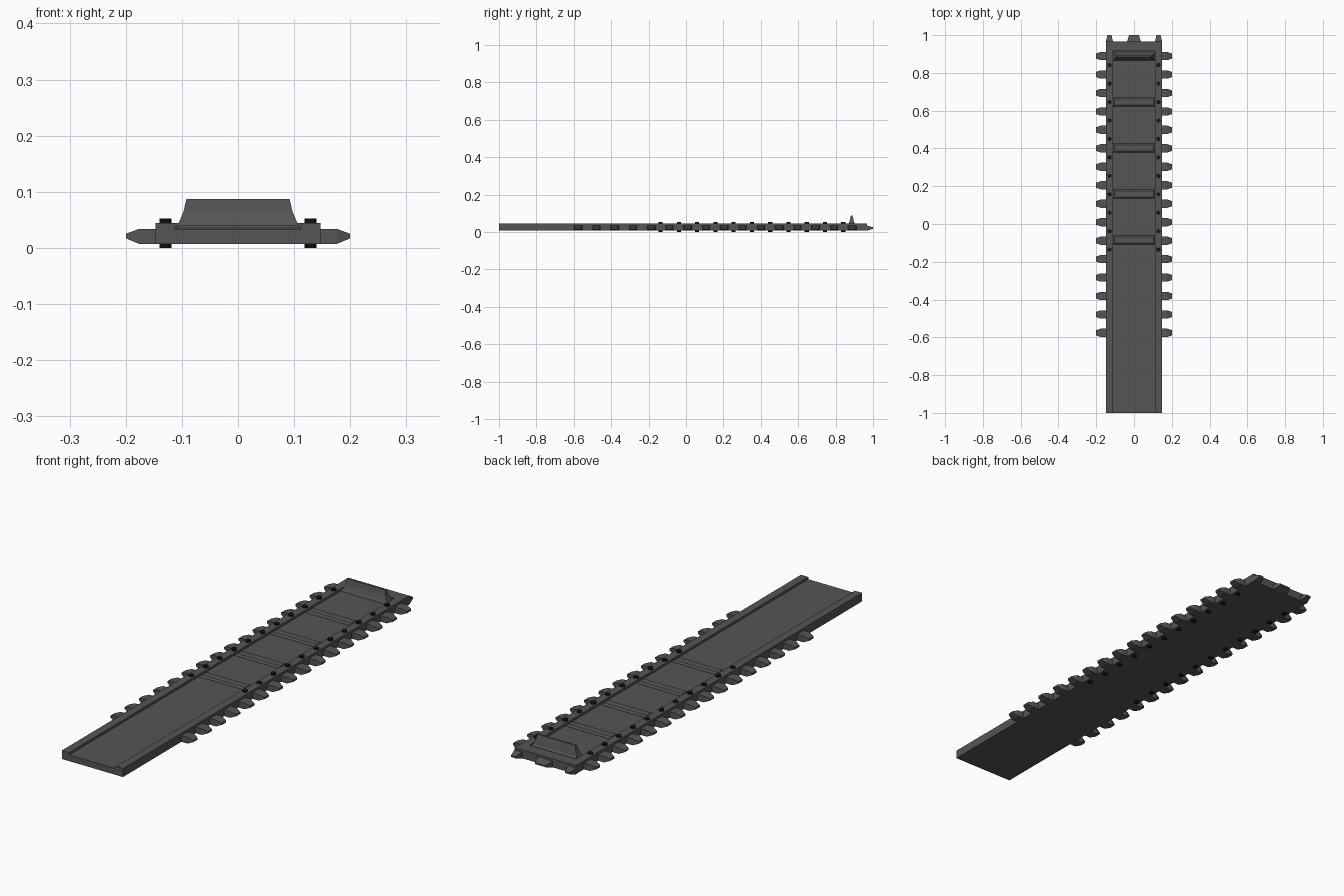
import bpy, bmesh

if "Cube" in bpy.data.objects:
    bpy.data.objects.remove(bpy.data.objects["Cube"])

def material(name, v):
    m = bpy.data.materials.new(name)
    m.diffuse_color = (v, v, v, 1)
    m.use_nodes = True
    m.node_tree.nodes["Principled BSDF"].inputs["Base Color"].default_value = m.diffuse_color
    return m

STEEL = material("dark_steel", 0.09)
BLACK = material("black_steel", 0.008)

def finish(bm, name, mat):
    bmesh.ops.recalc_face_normals(bm, faces=bm.faces)
    me = bpy.data.meshes.new(name)
    bm.to_mesh(me)
    bm.free()
    me.materials.append(mat)
    ob = bpy.data.objects.new(name, me)
    bpy.context.collection.objects.link(ob)
    return ob

def loft(bm, rings):
    """Join rings of points with quads and cap both ends."""
    vs = [[bm.verts.new(p) for p in r] for r in rings]
    n = len(vs[0])
    for a, b in zip(vs, vs[1:]):
        for i in range(n):
            j = (i + 1) % n
            bm.faces.new((a[i], a[j], b[j], b[i]))
    bm.faces.new(vs[0][::-1])
    bm.faces.new(vs[-1])

def rect_xy(hx, y0, y1, z):
    return [(-hx, y0, z), (hx, y0, z), (hx, y1, z), (-hx, y1, z)]

def rect_xz(x, hx, z0, z1, y):
    return [(x - hx, y, z0), (x + hx, y, z0), (x + hx, y, z1), (x - hx, y, z1)]

def rect_yz(y, hy, z0, z1, x):
    return [(x, y - hy, z0), (x, y + hy, z0), (x, y + hy, z1), (x, y - hy, z1)]

W, B, T, F, C = 0.147, 0.007, 0.044, 0.034, 0.112
PITCH = 0.0977

# Plate with raised side rails
profile = [(-W, B), (W, B), (W, T), (C, T), (C, F), (-C, F), (-C, T), (-W, T)]
bm = bmesh.new()
loft(bm, [[(x, y, z) for x, z in profile] for y in (-1.0, 0.915)])
finish(bm, "channel_plate", STEEL)

# Solid end block closing the channel
bm = bmesh.new()
loft(bm, [rect_xz(0, W, B, T, y) for y in (0.915, 0.967)])
finish(bm, "end_block", STEEL)

# Tapered teeth along both sides
bm = bmesh.new()
for i in range(16):
    y = 0.889 - i * PITCH
    for s in (-1, 1):
        loft(bm, [rect_yz(y, 0.022, B, F, s * 0.14),
                  rect_yz(y, 0.022, B, F, s * 0.176),
                  rect_yz(y, 0.014, 0.017, 0.025, s * 0.2)])
finish(bm, "side_teeth", STEEL)

# Three teeth on the far end
bm = bmesh.new()
for x, h0, h1 in ((-0.13, 0.018, 0.011), (0, 0.036, 0.026), (0.13, 0.018, 0.011)):
    loft(bm, [rect_xz(x, h0, B, F, 0.96), rect_xz(x, h0, B, F, 0.968),
              rect_xz(x, h1, 0.017, 0.025, 1.0)])
finish(bm, "end_teeth", STEEL)

# Low cross ridges in the channel
bm = bmesh.new()
for y in (0.646, 0.403, 0.158, -0.085):
    loft(bm, [rect_xy(0.112, y - 0.024, y + 0.024, 0.03),
              rect_xy(0.112, y - 0.024, y + 0.024, F + 0.001),
              rect_xy(0.104, y - 0.016, y + 0.016, 0.041)])
finish(bm, "cross_ridges", STEEL)

# Upright paddle with flared base
bm = bmesh.new()
loft(bm, [rect_xy(0.112, 0.863, 0.911, 0.03),
          rect_xy(0.111, 0.865, 0.909, 0.036),
          rect_xy(0.105, 0.87, 0.901, 0.046),
          rect_xy(0.097, 0.877, 0.896, 0.065),
          rect_xy(0.092, 0.881, 0.89, 0.087)])
finish(bm, "paddle", STEEL)

# Bolts through the rails, slightly staggered in height
bm = bmesh.new()
for i in range(11):
    y = 0.841 - i * PITCH
    for s in (-1, 1):
        lift = 0.003 if (i % 2 == 0) == (s > 0) else 0.0
        geo = bmesh.ops.create_cone(bm, cap_ends=True, segments=10, radius1=0.011,
                                    radius2=0.011, depth=0.049)
        bmesh.ops.translate(bm, verts=geo["verts"], vec=(s * 0.129, y, 0.0245 + lift))
finish(bm, "rail_bolts", BLACK)
